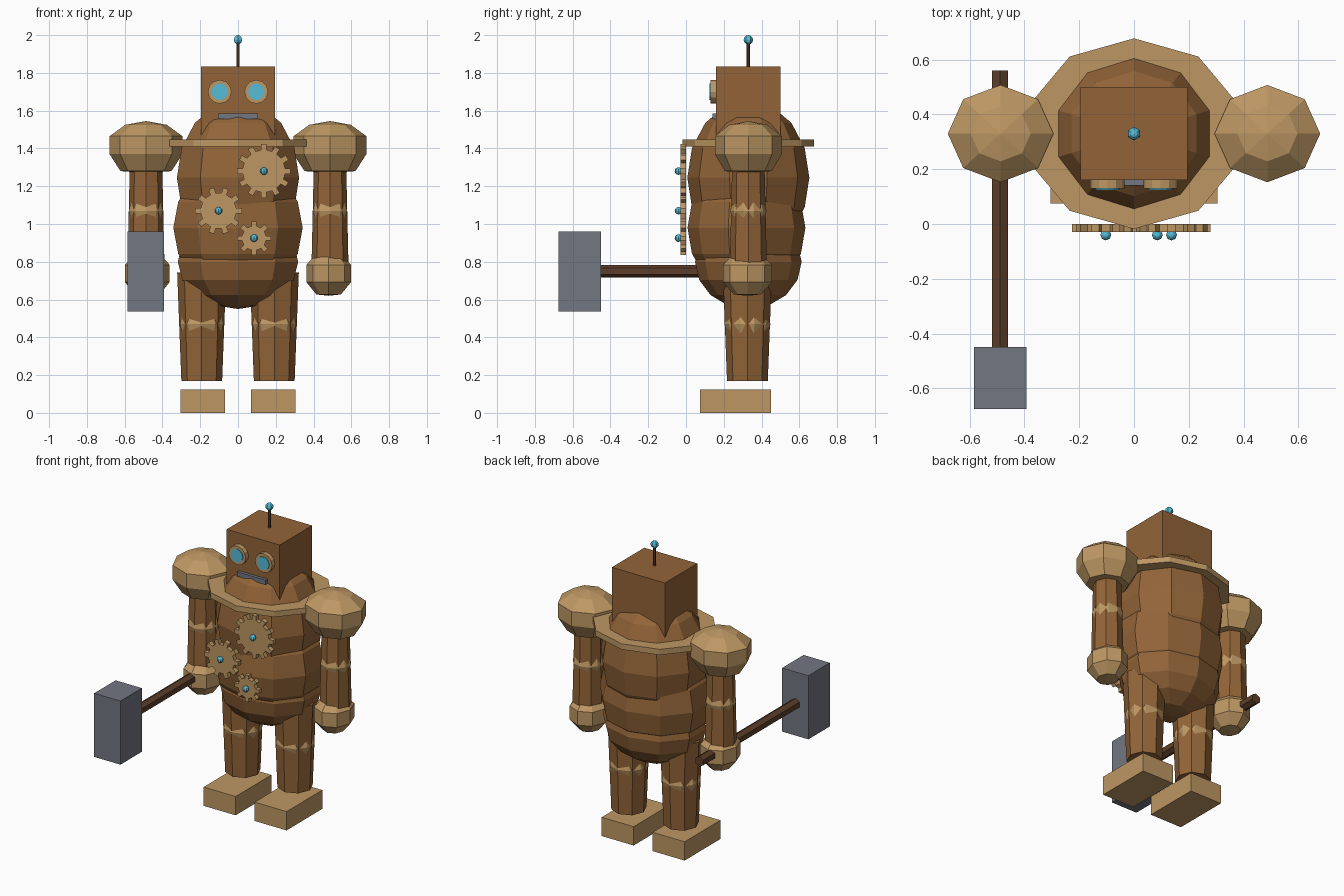
import bpy, bmesh
from math import pi, sin, cos
from mathutils import Matrix, Vector

cube = bpy.data.objects.get("Cube")
if cube:
    bpy.data.objects.remove(cube, do_unlink=True)


def material(name, r, g, b):
    linear = [(c / 255) ** 2.2 for c in (r, g, b)] + [1]
    m = bpy.data.materials.new(name)
    m.use_nodes = True
    m.diffuse_color = linear
    m.node_tree.nodes["Principled BSDF"].inputs["Base Color"].default_value = linear
    return m


BRONZE = material("bronze brown", 145, 100, 59)
BRASS = material("brass tan", 188, 150, 99)
STEEL = material("steel grey", 114, 118, 128)
WOOD = material("dark wood", 94, 64, 46)
GLOW = material("glow blue", 86, 188, 216)
Y = 0.33                      # depth of the body axis
FORWARD = Matrix.Rotation(pi / 2, 4, 'X')


def finish(name, bm, mat):
    bmesh.ops.recalc_face_normals(bm, faces=bm.faces)
    mesh = bpy.data.meshes.new(name)
    bm.to_mesh(mesh)
    bm.free()
    mesh.materials.append(mat)
    obj = bpy.data.objects.new(name, mesh)
    bpy.context.collection.objects.link(obj)
    return obj


def place(centre, size=(1, 1, 1)):
    return Matrix.Translation(centre) @ Matrix.Diagonal((*size, 1))


def box(name, mat, low, high):
    low, high = Vector(low), Vector(high)
    bm = bmesh.new()
    bmesh.ops.create_cube(bm, size=1, matrix=place((low + high) / 2, high - low))
    return finish(name, bm, mat)


def ball(name, mat, centre, radii, segments, rings):
    bm = bmesh.new()
    bmesh.ops.create_uvsphere(bm, u_segments=segments, v_segments=rings,
                              radius=1, matrix=place(centre, radii))
    return finish(name, bm, mat)


def tube(name, mat, centre, r_low, r_high, length, sides, turn=Matrix(), squash=1):
    bm = bmesh.new()
    bmesh.ops.create_cone(bm, cap_ends=True, segments=sides, radius1=r_low,
                          radius2=r_high, depth=length,
                          matrix=place(centre, (1, squash, 1)) @ turn)
    return finish(name, bm, mat)


def lathe(name, mat, centre, profile, sides, squash):
    # profile of (radius, height) points turned about the upright axis
    bm = bmesh.new()
    rings = []
    for r, z in profile:
        rings.append([bm.verts.new((centre[0] + r * cos(2 * pi * i / sides),
                                    centre[1] + squash * r * sin(2 * pi * i / sides),
                                    centre[2] + z)) for i in range(sides)])
    for a, b in zip(rings, rings[1:]):
        for i in range(sides):
            j = (i + 1) % sides
            bm.faces.new((a[i], a[j], b[j], b[i]))
    bmesh.ops.remove_doubles(bm, verts=bm.verts, dist=0.0005)
    return finish(name, bm, mat)


def gear(name, x, z, root, tip, teeth):
    bm = bmesh.new()
    step = 2 * pi / teeth
    half = 0.25 * step
    outline = []
    for t in range(teeth):
        for r, a in ((root, -half), (tip, -half * root / tip), (tip, half * root / tip), (root, half)):
            angle = t * step + a
            outline.append(bm.verts.new((x + r * cos(angle), 0, z + r * sin(angle))))
    face = bm.faces.new(outline)
    grown = bmesh.ops.extrude_face_region(bm, geom=[face])["geom"]
    bmesh.ops.translate(bm, vec=(0, -0.03, 0),
                        verts=[v for v in grown if isinstance(v, bmesh.types.BMVert)])
    finish(name, bm, BRASS)
    ball(name + "_pin", GLOW, (x, -0.04, z), (0.02, 0.02, 0.02), 8, 6)


# Torso: three overlapping bulges and a collar plate
ball("chest", BRONZE, (0, Y, 1.245), (0.34, 0.323, 0.41), 10, 8)
ball("belly", BRONZE, (0, Y - 0.01, 0.98), (0.36, 0.312, 0.36), 10, 8)
ball("pelvis", BRONZE, (0, Y, 0.8), (0.335, 0.282, 0.25), 10, 8)
tube("collar", BRASS, (0, Y, 1.428), 0.4, 0.4, 0.038, 10, squash=0.87)

# Head with antenna and mouth
box("head", BRONZE, (-0.195, 0.16, 1.47), (0.195, 0.5, 1.835))
tube("antenna_rod", WOOD, (0, Y, 1.89), 0.009, 0.009, 0.14, 6)
ball("antenna_tip", GLOW, (0, Y, 1.975), (0.025, 0.025, 0.025), 6, 6)
box("mouth", STEEL, (-0.105, 0.14, 1.555), (0.105, 0.165, 1.585))

# Chest gears
gear("large_gear", 0.137, 1.28, 0.113, 0.143, 12)
gear("medium_gear", -0.103, 1.07, 0.095, 0.125, 10)
gear("small_gear", 0.085, 0.925, 0.065, 0.09, 8)

SHOULDER = [(0, 0.145), (0.11, 0.125), (0.193, 0.065), (0.193, -0.03), (0.135, -0.12), (0, -0.13)]
HAND = [(0, 0.115), (0.065, 0.112), (0.118, 0.052), (0.118, -0.04), (0.065, -0.105), (0, -0.112)]

for side, s in (("left", 1), ("right", -1)):
    # Eye rim and lens
    tube(side + "_eye_rim", BRASS, (s * 0.097, 0.147, 1.7), 0.063, 0.063, 0.036, 12, FORWARD)
    tube(side + "_eye_lens", GLOW, (s * 0.097, 0.143, 1.7), 0.044, 0.044, 0.038, 12, FORWARD)

    # Arm
    lathe(side + "_shoulder", BRASS, (s * 0.487, Y, 1.4), SHOULDER, 8, 0.92)
    tube(side + "_arm", BRONZE, (s * 0.487, Y, 1.04), 0.098, 0.086, 0.52, 8)
    ball(side + "_elbow", BRASS, (s * 0.487, Y, 1.07), (0.096, 0.096, 0.096), 10, 6)
    lathe(side + "_hand", BRASS, (s * 0.48, Y - 0.005, 0.732), HAND, 8, 1.1)

    # Leg
    tube(side + "_leg", BRONZE, (s * 0.192, Y - 0.005, 0.457), 0.108, 0.13, 0.575, 8)
    ball(side + "_knee", BRASS, (s * 0.192, Y - 0.005, 0.47), (0.122, 0.122, 0.122), 10, 6)
    x1, x2 = sorted((s * 0.07, s * 0.305))
    box(side + "_foot", BRASS, (x1, 0.075, 0), (x2, 0.45, 0.125))

# Hammer held in the right hand
tube("hammer_handle", WOOD, (-0.49, 0.02, 0.75), 0.034, 0.034, 1.08, 6, FORWARD)
box("hammer_head", STEEL, (-0.585, -0.675, 0.537), (-0.392, -0.45, 0.96))
